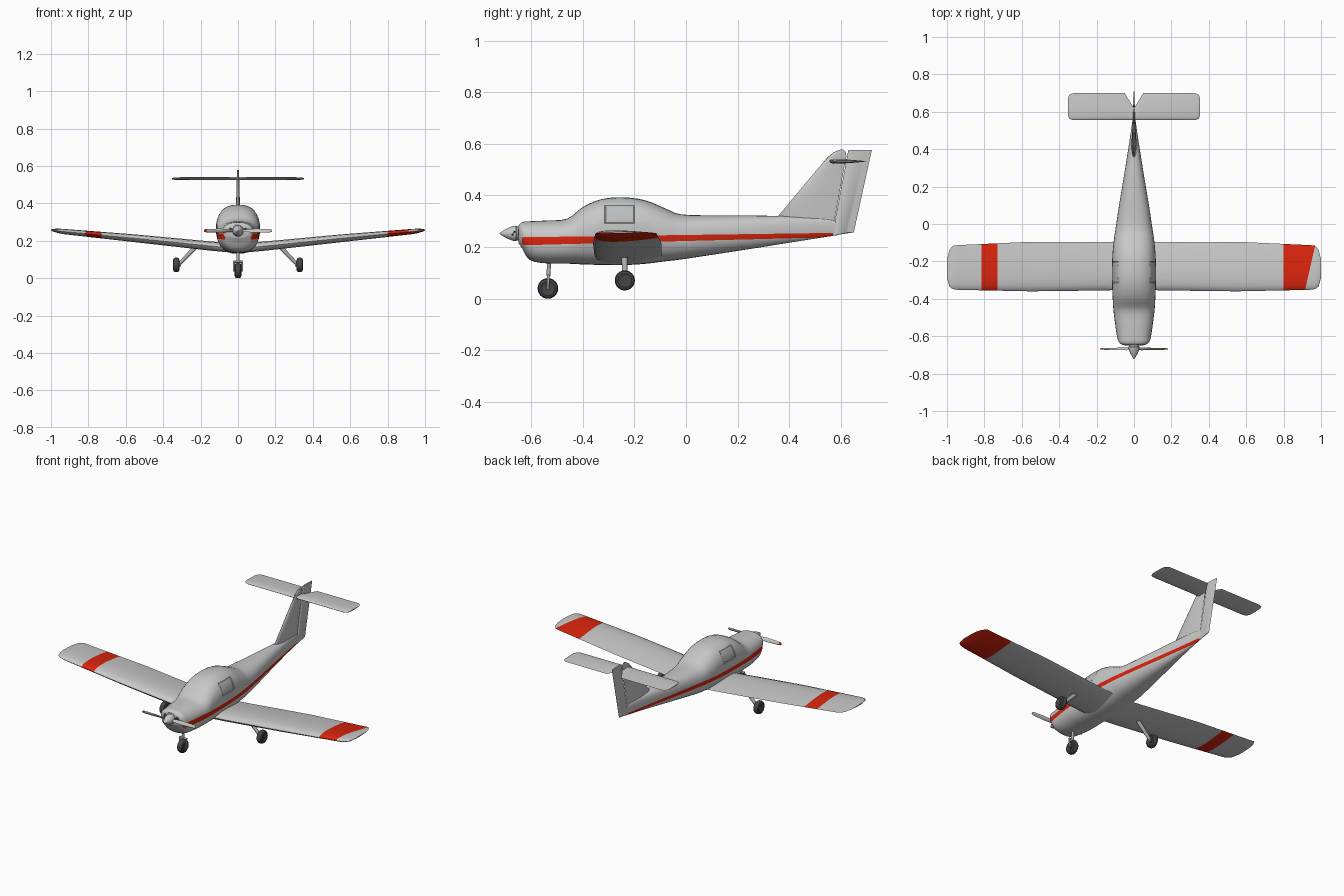
import bpy, bmesh, math
from mathutils import Vector

if "Cube" in bpy.data.objects:
    bpy.data.objects.remove(bpy.data.objects["Cube"])


def material(name, rgb):
    m = bpy.data.materials.new(name)
    m.diffuse_color = (*rgb, 1)
    m.use_nodes = True
    m.node_tree.nodes["Principled BSDF"].inputs["Base Color"].default_value = m.diffuse_color
    return m


BODY = material("light grey paint", (0.57, 0.58, 0.57))
RED = material("red paint", (0.70, 0.018, 0.004))
GLASS = material("window grey", (0.50, 0.52, 0.52))
TYRE = material("dark rubber", (0.06, 0.06, 0.06))
METAL = material("strut grey", (0.42, 0.43, 0.43))


def loft(name, rings, mats, edit=None):
    """Skin a list of equal rings, cap both ends, then run an optional edit."""
    bm = bmesh.new()
    vs = [[bm.verts.new(p) for p in r] for r in rings]
    n = len(rings[0])
    for a, b in zip(vs, vs[1:]):
        for i in range(n):
            bm.faces.new((a[i], a[(i + 1) % n], b[(i + 1) % n], b[i]))
    bm.faces.new(vs[0])
    bm.faces.new(vs[-1])
    bmesh.ops.recalc_face_normals(bm, faces=bm.faces[:])
    if edit:
        edit(bm)
    me = bpy.data.meshes.new(name)
    bm.to_mesh(me)
    bm.free()
    for m in mats:
        me.materials.append(m)
    ob = bpy.data.objects.new(name, me)
    bpy.context.collection.objects.link(ob)
    return ob


def cut(bm, co, no, test=lambda c: True):
    faces = [f for f in bm.faces if test(f.calc_center_median())]
    geom = set(faces)
    for f in faces:
        geom.update(f.edges)
        geom.update(f.verts)
    bmesh.ops.bisect_plane(bm, geom=list(geom), dist=1e-6, plane_co=co, plane_no=no)


# Fuselage: y, half width, bottom, top
STATIONS = [
    (-.648, .055, .215, .285), (-.635, .078, .195, .297), (-.605, .090, .150, .300),
    (-.54, .100, .137, .303), (-.46, .110, .136, .310), (-.40, .114, .133, .355),
    (-.33, .117, .131, .385), (-.25, .118, .130, .393), (-.16, .115, .135, .382),
    (-.08, .107, .145, .350), (-.02, .098, .152, .327), (.10, .080, .170, .323),
    (.25, .055, .193, .322), (.40, .031, .217, .320), (.52, .013, .236, .313),
    (.585, .004, .246, .300)]


def smooth_path(pts, steps):
    p = [Vector(q) for q in pts]
    out = []
    for i in range(len(p) - 1):
        a, b, c, d = p[max(i - 1, 0)], p[i], p[i + 1], p[min(i + 2, len(p) - 1)]
        for k in range(steps):
            t = k / steps
            out.append(0.5 * (2 * b + (c - a) * t + (2 * a - 5 * b + 4 * c - d) * t * t
                              + (3 * b - a - 3 * c + d) * t ** 3))
    return out + [p[-1]]


def body_ring(s, n=32, p=2.4):
    y, hw, zb, zt = s
    zc = zb + 0.53 * (zt - zb)
    ring = []
    for i in range(n):
        a = 2 * math.pi * i / n
        c, q = math.cos(a), math.sin(a)
        x = math.copysign(abs(c) ** (2 / p), c) * hw
        h = (zt - zc) if q > 0 else (zc - zb)
        ring.append((x, y, zc + math.copysign(abs(q) ** (2 / p), q) * h))
    return ring


def paint_body(bm):
    # side windows, inset so that their frames show
    cabin = lambda c: -.42 < c.y < -.1 and c.z > .26
    for y in (-.315, -.2):
        cut(bm, (0, y, 0), (0, 1, 0), cabin)
    for z in (.292, .362):
        cut(bm, (0, 0, z), (0, 0, 1), cabin)
    win = []
    for f in bm.faces:
        c = f.calc_center_median()
        if -.315 < c.y < -.2 and .292 < c.z < .362:
            f.material_index = 2
            win.append(f)
    bmesh.ops.inset_region(bm, faces=win, thickness=.004, depth=-.003)
    # red side stripe between two slightly sloping planes
    low = lambda y: .207 + .026 * (y + .64)
    high = lambda y: .238 + .014 * (y + .64)
    cut(bm, (0, -.64, .207), (0, -.026, 1))
    cut(bm, (0, -.64, .238), (0, -.014, 1))
    for f in bm.faces:
        c = f.calc_center_median()
        if low(c.y) < c.z < high(c.y) and abs(f.normal.y) < .8 and c.y < .56:
            f.material_index = 1


loft("fuselage", [body_ring(s) for s in smooth_path(STATIONS, 3)],
     [BODY, RED, GLASS], paint_body)


def foil(sections, side=1, upright=False, n=9):
    """Wing rings from span, leading y, trailing y, height, thickness."""
    rings = []
    for span, lead, trail, z0, thick in sections:
        pts = []
        for k in range(2 * n):
            c = (1 - math.cos(math.pi * k / n)) / 2
            t = 5 * thick * (.2969 * math.sqrt(max(c, 0)) - .126 * c - .3516 * c ** 2
                             + .2843 * c ** 3 - .1015 * c ** 4)
            t = t if k <= n else -t
            y = lead + (trail - lead) * c
            pts.append((t, y, span) if upright else (side * span, y, z0 + t))
        rings.append(pts)
    return rings


# Wings with their unequal red bands
WING = [(0, -.35, -.095, .158, .050), (.15, -.355, -.095, .172, .050),
        (.55, -.36, -.095, .213, .042), (.94, -.352, -.113, .250, .028),
        (.968, -.348, -.115, .254, .022), (.987, -.335, -.14, .256, .015),
        (.999, -.29, -.185, .257, .006)]


def paint_left(bm):
    for x in (-.815, -.73):
        cut(bm, (x, 0, 0), (1, 0, 0))
    for f in bm.faces:
        if -.815 < f.calc_center_median().x < -.73:
            f.material_index = 1


def paint_right(bm):
    cut(bm, (.80, 0, 0), (1, 0, 0))
    cut(bm, (.97, -.11, 0), (1, -.23, 0))
    for f in bm.faces:
        c = f.calc_center_median()
        if c.x > .80 and (c.x - .97 < .23 * (c.y + .11) or f.normal.z < -.2):
            f.material_index = 1


loft("left_wing", foil(WING, -1), [BODY, RED], paint_left)
loft("right_wing", foil(WING, 1), [BODY, RED], paint_right)

# T-tail: fin, rudder and tailplane
loft("fin", foil([(.25, .45, .567, 0, .012), (.318, .355, .578, 0, .026),
                  (.45, .465, .602, 0, .018), (.55, .55, .621, 0, .012),
                  (.568, .573, .62, 0, .010), (.578, .598, .608, 0, .004)],
                 upright=True), [BODY])
loft("rudder", foil([(.245, .565, .572, 0, .008), (.257, .568, .65, 0, .012),
                     (.577, .629, .72, 0, .010)], upright=True), [BODY])
TAIL = [(0, .555, .62, .532, .016), (.01, .555, .635, .532, .016),
        (.05, .555, .70, .532, .016), (.325, .555, .70, .532, .015),
        (.345, .562, .692, .532, .011), (.354, .582, .672, .532, .005)]
for side, label in ((-1, "left"), (1, "right")):
    loft(label + "_tailplane", foil(TAIL, side), [BODY])

# Propeller blades, with a red tip on the left one
BLADE = [(.01, .007, 60), (.04, .010, 45), (.09, .012, 30),
         (.165, .010, 18), (.176, .008, 16), (.181, .003, 15)]


def tip(bm):
    for f in bm.faces:
        if f.calc_center_median().x < -.165:
            f.material_index = 1


for side, label in ((-1, "left"), (1, "right")):
    rings = []
    for x, h, deg in BLADE:
        a = math.radians(deg) * side
        ring = []
        for k in range(10):
            t = 2 * math.pi * k / 10
            u, v = h * math.cos(t), .003 * math.sin(t)
            ring.append((side * x, -.668 + u * math.sin(a) + v * math.cos(a),
                         .254 + u * math.cos(a) - v * math.sin(a)))
        rings.append(ring)
    loft(label + "_propeller_blade", rings, [BODY, RED], tip)


def turned(name, centre, axis, profile, mat, n=24):
    """Lathe: profile of (distance along axis, radius)."""
    d = Vector(axis).normalized()
    u = d.orthogonal().normalized()
    v = d.cross(u)
    rings = [[Vector(centre) + d * s + r * (math.cos(2 * math.pi * i / n) * u
              + math.sin(2 * math.pi * i / n) * v) for i in range(n)] for s, r in profile]
    return loft(name, rings, [mat])


def rod(name, a, b, r1, r2, mat=METAL):
    d = Vector(b) - Vector(a)
    return turned(name, a, d, [(0, r1), (d.length, r2)], mat, 12)


# Spinner
turned("spinner", (0, -.722, .253), (0, 1, 0),
       [(0, .002), (.012, .010), (.03, .020), (.05, .028), (.064, .030), (.068, .027),
        (.078, .027)], BODY)
# Cowl air intakes
for side, label in ((-1, "left"), (1, "right")):
    turned(label + "_air_intake", (side * .040, -.650, .258), (0, 1, 0),
           [(0, .012), (.006, .012)], TYRE, 16)


def wheel(name, x, y, z, r, w):
    turned(name + "_tyre", (x, y, z), (1, 0, 0),
           [(-w * .8, r * .5), (-w, r * .68), (-w * .8, r * .9), (-w * .35, r),
            (w * .35, r), (w * .8, r * .9), (w, r * .68), (w * .8, r * .5)], TYRE)
    turned(name + "_hub", (x, y, z), (1, 0, 0), [(-w * .9, r * .4), (w * .9, r * .4)], TYRE, 16)


# Nose gear
wheel("nose_wheel", 0, -.535, .040, .040, .018)
rod("nose_strut", (0, -.530, .150), (0, -.533, .088), .008, .008)
rod("nose_fork_top", (-.025, -.533, .088), (.025, -.533, .088), .006, .006)
for side, label in ((-1, "left"), (1, "right")):
    rod(label + "_nose_fork", (side * .022, -.533, .090), (side * .022, -.535, .036), .005, .005)
    # Main gear
    wheel(label + "_main_wheel", side * .33, -.237, .071, .039, .017)
    rod(label + "_main_strut", (side * .215, -.238, .178), (side * .312, -.237, .078), .013, .009)
    rod(label + "_axle", (side * .305, -.237, .071), (side * .345, -.237, .071), .009, .009)

# Smooth shading with crisp edges
for ob in bpy.context.scene.objects:
    ob.select_set(True)
    bpy.context.view_layer.objects.active = ob
bpy.ops.object.shade_smooth_by_angle(angle=math.radians(35))
